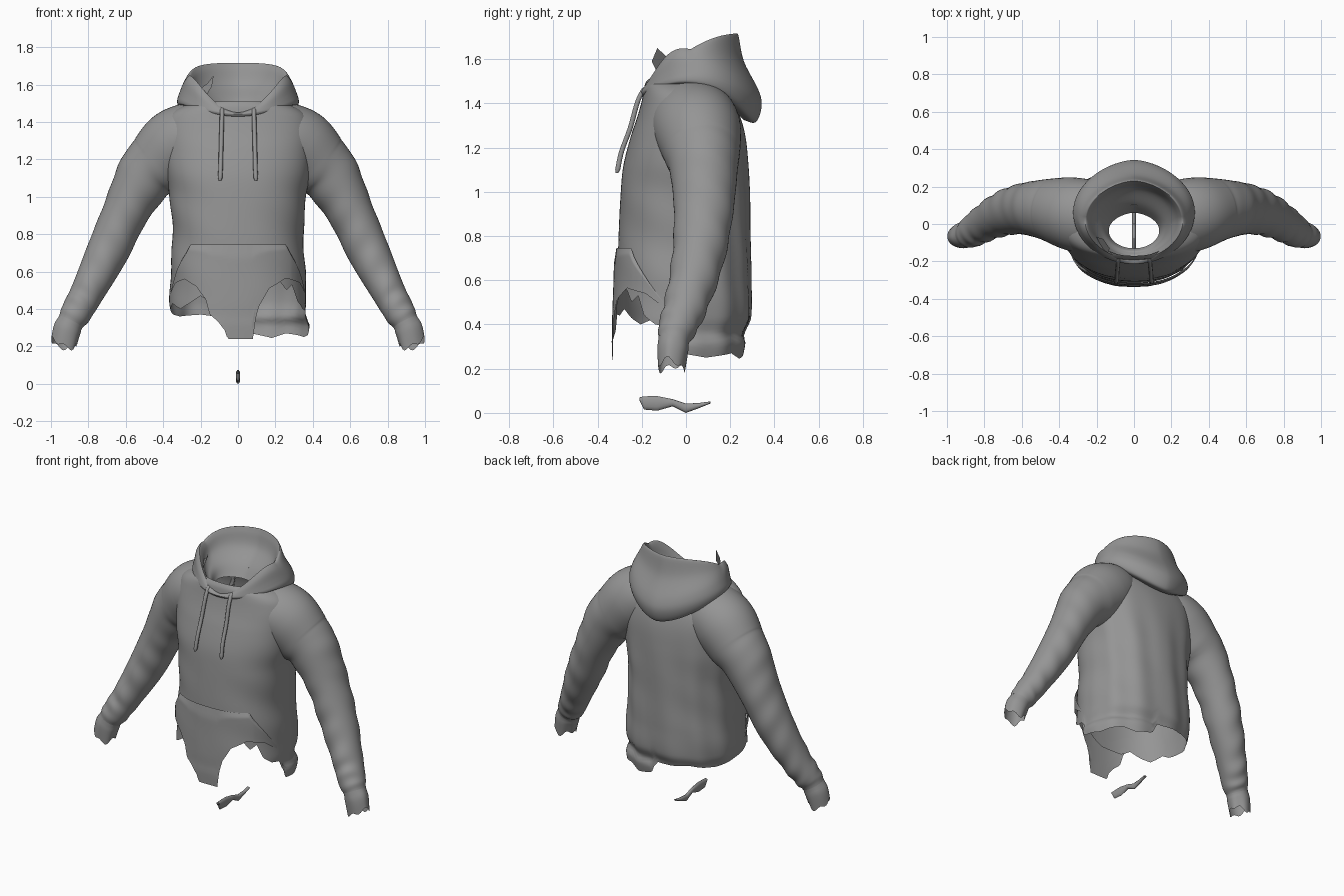
import bpy, bmesh, math
from mathutils import Vector

if "Cube" in bpy.data.objects:
    bpy.data.objects.remove(bpy.data.objects["Cube"])

cloth = bpy.data.materials.new("grey_cloth")
cloth.diffuse_color = (0.3, 0.3, 0.3, 1)
cloth.use_nodes = True
cloth.node_tree.nodes["Principled BSDF"].inputs["Base Color"].default_value = cloth.diffuse_color


def interp(keys, t, smooth=True):
    """Values at t from rows (t, v1, v2, ...), cubic or linear."""
    t = min(max(t, keys[0][0]), keys[-1][0])
    i = 0
    while i < len(keys) - 2 and t > keys[i + 1][0]:
        i += 1
    a, b = keys[i], keys[i + 1]
    p, n = keys[max(i - 1, 0)], keys[min(i + 2, len(keys) - 1)]
    h = b[0] - a[0]
    k = (t - a[0]) / h
    out = []
    for j in range(1, len(a)):
        if not smooth:
            out.append(a[j] + (b[j] - a[j]) * k)
            continue
        m0 = (b[j] - p[j]) / (b[0] - p[0]) * h
        m1 = (n[j] - a[j]) / (n[0] - a[0]) * h
        out.append((2*k**3 - 3*k*k + 1) * a[j] + (k**3 - 2*k*k + k) * m0
                   + (3*k*k - 2*k**3) * b[j] + (k**3 - k*k) * m1)
    return out


def power(v, p):
    return math.copysign(abs(v) ** p, v)


def loft(name, fn, nu, nv, closed=True, drop=None):
    """Grid surface from fn(u, v) with u and v in 0..1."""
    bm = bmesh.new()
    cols = nu if closed else nu + 1
    grid = [[bm.verts.new(fn(i / nu, j / nv)) for i in range(cols)] for j in range(nv + 1)]
    for j in range(nv):
        for i in range(nu):
            k = (i + 1) % cols
            q = [grid[j][i], grid[j][k], grid[j + 1][k], grid[j + 1][i]]
            if not (drop and all(drop(v.co) for v in q)):
                bm.faces.new(q)
    bmesh.ops.delete(bm, geom=[v for v in bm.verts if not v.link_faces], context='VERTS')
    return finish(name, bm)


def finish(name, bm):
    bmesh.ops.recalc_face_normals(bm, faces=bm.faces[:])
    me = bpy.data.meshes.new(name)
    bm.to_mesh(me)
    bm.free()
    me.materials.append(cloth)
    ob = bpy.data.objects.new(name, me)
    bpy.context.collection.objects.link(ob)
    return ob


# Torso: height, half width, front y, back y
BODY = [(.24, .37, -.315, .26), (.32, .378, -.318, .275), (.355, .358, -.316, .262),
        (.43, .365, -.316, .292), (.6, .36, -.310, .293), (.8, .35, -.305, .288),
        (1.0, .365, -.295, .285), (1.12, .385, -.283, .28), (1.25, .40, -.25, .268),
        (1.34, .405, -.22, .245), (1.40, .39, -.203, .215), (1.45, .355, -.192, .175),
        (1.49, .28, -.185, .14), (1.51, .2, -.17, .1)]

# Torn lower edge of the torso: degrees from the front centre, height
TORSO_EDGE = [(-180, .35), (-150, .37), (-120, .36), (-95, .38), (-80, .40), (-70, .43),
              (-55, .40), (-42, .43), (-30, .47), (-20, .44), (0, .45), (18, .53), (33, .56),
              (42, .50), (50, .53), (58, .44), (70, .40), (82, .39), (88, .27), (110, .25),
              (140, .27), (155, .245), (172, .27), (177, .35), (180, .35)]
POCKET_EDGE = [(-76, .48), (-62, .54), (-45, .56), (-32, .52), (-23, .45), (-20, .37),
               (-12, .33), (-7, .28), (-6, .24), (9, .24), (9.5, .30), (14, .42), (22, .51),
               (39, .565), (60, .54), (76, .48)]
POCKET_TOP = [(-76, .50), (-60, .61), (-47, .70), (-42, .745), (42, .745), (47, .70),
              (60, .61), (76, .50)]


def torso_point(deg, z, off=0.0):
    a = math.radians(deg - 90)
    w, yf, yb = interp(BODY, z)
    c, s = math.cos(a), math.sin(a)
    fade = max(0, min(1, (1.35 - z) / .4))
    back = max(0, s) ** .5
    off += fade * (.005 * back * math.sin(11 * a + 3 * z)
                   + .003 * abs(c) * math.sin(24 * z + 3 * a))
    return Vector(((w + off) * power(c, .85),
                   (yf + yb) / 2 + ((yb - yf) / 2 + off) * power(s, .85), z))


def torso(u, v):
    deg = u * 360 - 180
    low = interp(TORSO_EDGE, deg, False)[0]
    return torso_point(deg, 1.51 + (low - 1.51) * v)


loft("torso", torso, 144, 70)


# Front pocket standing slightly off the torso
def pocket(u, v):
    deg = u * 152 - 76
    top = interp(POCKET_TOP, deg, False)[0]
    low = interp(POCKET_EDGE, deg, False)[0]
    off = .004 + .014 * min(1, (76 - abs(deg)) / 30) * min(1, .3 + 5 * v)
    return torso_point(deg, top + (low - top) * v, off)


loft("front_pocket", pocket, 120, 24, closed=False)

# Sleeve path: step, centre x y z, half width, half depth
ARM = [(-2, .14, .02, 1.36, .155, .17), (-1, .24, .035, 1.325, .185, .195),
       (0, .33, .055, 1.27, .20, .195), (1, .42, .072, 1.185, .182, .175),
       (2, .498, .08, 1.105, .158, .155), (3, .60, .08, .92, .124, .135),
       (4, .70, .055, .70, .112, .118), (5, .805, 0, .49, .09, .098),
       (6, .872, -.045, .37, .081, .083), (6.5, .895, -.055, .33, .07, .07),
       (7, .912, -.06, .29, .074, .07), (8, .93, -.066, .21, .07, .06)]


def arm_point(a, t, side, tear=0.0):
    x, y, z, hw, hd = interp(ARM, t)
    lo, hi = interp(ARM, t - .05), interp(ARM, t + .05)
    d = (Vector(hi[:3]) - Vector(lo[:3])).normalized()
    n1 = Vector((-d.z, 0, d.x)).normalized()
    n2 = d.cross(n1).normalized()
    fold = 1
    if t < 6.5:
        amp = .045 * min(1, max(0, (t - 1) / 4)) * min(1, (6.5 - t) * 2)
        fold += amp * math.sin(9 * t + 2 * math.sin(a + 1)) * (.5 + .5 * math.sin(a * 2 + t))
    p = Vector((x, y, z)) + (n1 * math.cos(a) * hw + n2 * math.sin(a) * hd) * fold
    p.z += tear * (.018 * math.sin(2 * a + 1) + .012 * math.sin(5 * a))
    p.x *= side
    return p


def inside_torso(p):
    if p.z > 1.49:
        return False
    w, yf, yb = interp(BODY, p.z)
    rx, ry = w - .012, (yb - yf) / 2 - .012
    return (abs(p.x) / rx) ** 2.35 + (abs(p.y - (yf + yb) / 2) / ry) ** 2.35 < 1


for side, label in ((1, "left"), (-1, "right")):
    loft(label + "_sleeve", lambda u, v: arm_point(u * math.tau, v * 8.5 - 2, side),
         48, 110, drop=inside_torso)
    loft(label + "_cuff", lambda u, v: arm_point(u * math.tau, 6.5 + v * 1.5, side, v),
         40, 10)

# Hood: step, half width, front y, back y, height at front, side, back
HOOD = [(0, .26, -.19, .26, 1.43, 1.475, 1.325), (1, .315, -.205, .315, 1.43, 1.485, 1.315),
        (2, .325, -.213, .342, 1.44, 1.515, 1.385), (3, .31, -.213, .328, 1.445, 1.565, 1.46),
        (4, .288, -.205, .262, 1.45, 1.615, 1.59), (5, .262, -.192, .236, 1.45, 1.645, 1.71),
        (6, .242, -.172, .22, 1.44, 1.63, 1.69), (7, .215, -.163, .19, 1.435, 1.57, 1.60),
        (8, .16, -.145, .11, 1.43, 1.50, 1.52), (9, .135, -.13, .06, 1.40, 1.44, 1.45)]


def hood(u, v):
    a = u * math.tau
    t = v * 9
    w, yf, yb, zf, zs, zb = interp(HOOD, t)
    c, s = math.cos(a), math.sin(a)
    z = zs + (zb - zf) / 2 * s + ((zb + zf) / 2 - zs) * s * s
    rim = max(0, 1 - abs(t - 5) / 2.5)
    if s < 0:  # the rim climbs steeply from the front notch
        z += .055 * rim * math.sin(math.pi * (s + 1))
    x = w * power(c, 1.2 if s > 0 else 1 + .12 * rim)
    return Vector((x, (yf + yb) / 2 + (yb - yf) / 2 * s, z))


loft("hood", hood, 80, 54)

# Loose lining tip inside the hood opening
bm = bmesh.new()
bm.faces.new([bm.verts.new(p) for p in
              ((-.20, -.07, 1.58), (-.165, -.08, 1.605), (-.13, -.13, 1.65),
               (-.14, -.155, 1.59), (-.17, -.13, 1.54))])
finish("lining_tip", bm)

# Drawstrings
CORD = [(0, .085, -.185, 1.475), (1, .086, -.218, 1.41), (2, .09, -.252, 1.29),
        (3, .092, -.292, 1.18), (4, .096, -.312, 1.085)]


def cord_point(u, v, side):
    x, y, z = interp(CORD, v * 4)
    a = u * math.tau
    r = .012 if 0 < v < 1 else .006
    return Vector((side * x + r * math.cos(a), y + r * math.sin(a), z))


for side, label in ((1, "left"), (-1, "right")):
    loft(label + "_drawstring", lambda u, v: cord_point(u, v, side), 10, 24)

# Loose cloth scrap below the hem: y, bottom z, top z
SCRAP = [(-.21, .055, .07), (-.19, .015, .075), (-.13, .01, .076), (-.06, .03, .062),
         (0, 0, .042), (.06, .022, .045), (.11, .042, .052)]


def scrap(u, v):
    y = -.21 + .32 * v
    lo, hi = interp(SCRAP, y, False)
    a = u * math.tau
    return Vector((.011 * math.cos(a), y, (lo + hi) / 2 + (hi - lo) / 2 * math.sin(a)))


loft("loose_scrap", scrap, 12, 32)

# Smooth shading with sharp edges kept
for ob in bpy.context.scene.objects:
    ob.select_set(True)
    bpy.context.view_layer.objects.active = ob
bpy.ops.object.shade_smooth_by_angle(angle=math.radians(50))
